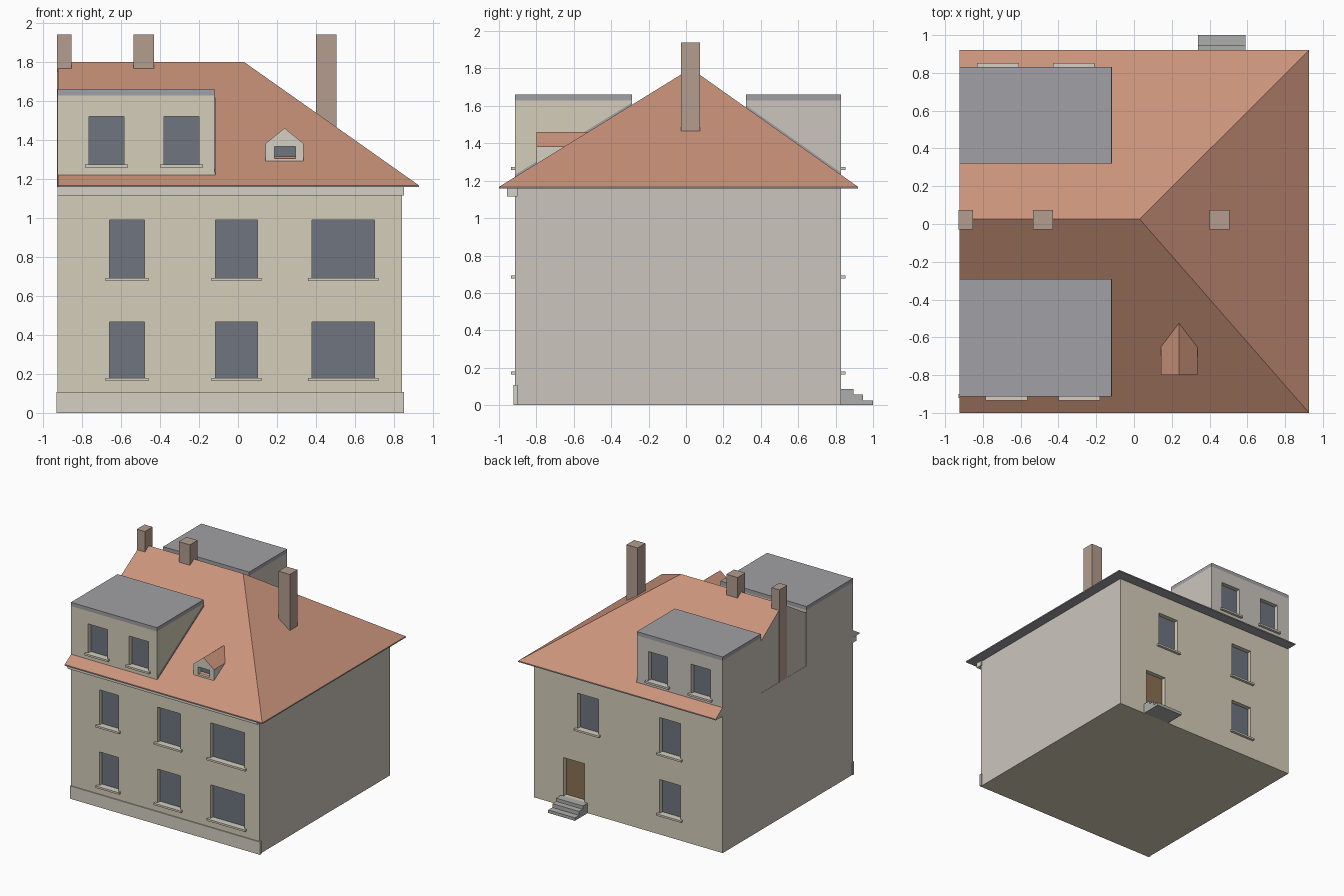
import bpy, bmesh
from mathutils import Vector

if "Cube" in bpy.data.objects:
    bpy.data.objects.remove(bpy.data.objects["Cube"])


def material(name, rgb):
    m = bpy.data.materials.new(name)
    m.diffuse_color = [(c / 255) ** 2.2 for c in rgb] + [1]
    m.use_nodes = True
    m.node_tree.nodes["Principled BSDF"].inputs["Base Color"].default_value = m.diffuse_color
    return m


BEIGE = material("beige_render", (212, 204, 184))
GREY = material("grey_render", (202, 196, 188))
TRIM = material("trim_stone", (212, 207, 193))
TILE = material("roof_tile", (202, 146, 122))
BRICK = material("chimney_brick", (178, 156, 142))
LEAD = material("dormer_lead", (160, 160, 164))
GLASS = material("window_glass", (110, 116, 127))
WOOD = material("door_wood", (138, 112, 86))
STONE = material("step_stone", (172, 172, 170))


def solid(name, points, *mats):
    """Convex solid around the given points."""
    bm = bmesh.new()
    for p in points:
        bm.verts.new(p)
    bmesh.ops.convex_hull(bm, input=bm.verts)
    bmesh.ops.dissolve_limit(bm, angle_limit=0.002, verts=bm.verts, edges=bm.edges)
    bmesh.ops.recalc_face_normals(bm, faces=bm.faces)
    me = bpy.data.meshes.new(name)
    bm.to_mesh(me)
    bm.free()
    ob = bpy.data.objects.new(name, me)
    bpy.context.collection.objects.link(ob)
    for m in mats:
        me.materials.append(m)
    return ob


def box(name, x, y, z, *mats):
    return solid(name, [(a, b, c) for a in x for b in y for c in z], *mats)


def cut(ob, cutter):
    mod = ob.modifiers.new("opening", 'BOOLEAN')
    mod.operation, mod.solver, mod.object = 'DIFFERENCE', 'EXACT', cutter
    bpy.context.view_layer.objects.active = ob
    bpy.ops.object.modifier_apply(modifier=mod.name)
    bpy.data.objects.remove(cutter)


L, R, F, B = -0.925, 0.84, -0.913, 0.83     # wall planes
EAVE, EAVE_TOP, RIDGE, RY = 1.157, 1.167, 1.80, 0.026
DEPTH = 0.04                                # depth of the window reveals


def opening(ob, name, x, z, wall, side, mat=GLASS, sill=True):
    """Recess with a pane at its back and a sill; side is -1 front, +1 back."""
    inner = wall - side * DEPTH
    cut(ob, box("cutter", x, (inner, wall + side * 0.05), z))
    box(name + "_pane", x, (inner - side * 0.004, inner + side * 0.003), z, mat)
    if sill:
        box(name + "_sill", (x[0] - 0.02, x[1] + 0.02),
            (wall - side * 0.01, wall + side * 0.022), (z[0] - 0.014, z[0] + 0.002), TRIM)


# main walls
walls = box("walls", (L, R), (F, B), (0, EAVE), BEIGE, GREY)
for p in walls.data.polygons:
    p.material_index = int(abs(p.normal.x) > 0.9)
for row, z in enumerate([(0.178, 0.465), (0.69, 0.99)]):
    for col, x in enumerate([(-0.66, -0.48), (-0.115, 0.10), (0.38, 0.70)]):
        opening(walls, f"front_window_{row}_{col}", x, z, F, -1)
    opening(walls, f"back_window_{row}", (-0.53, -0.335), z, B, 1)
opening(walls, "stair_window", (0.24, 0.435), (0.69, 0.99), B, 1)
opening(walls, "back_door", (0.37, 0.565), (0.085, 0.41), B, 1, WOOD, False)

# front plinth and cornice
box("plinth", (-0.93, 0.85), (-0.921, -0.90), (0, 0.108), TRIM)
box("cornice", (L, 0.85), (-0.957, -0.90), (1.115, 1.158), TRIM)

# back steps
for i, (y, z) in enumerate([(0.895, 0.085), (0.945, 0.058), (1.0, 0.025)]):
    box(f"step_{i}", (0.34, 0.59), (B, y), (0, z), STONE)

# roof, hipped on the right and cut to a gable on the left
RL, RR, RF, RB = -0.923, 0.927, -1.0, 0.92
corners = [(x, y, z) for x in (RL, RR) for y in (RF, RB) for z in (EAVE, EAVE_TOP)]
roof = solid("roof", corners + [(RL, RY, RIDGE), (0.03, RY, RIDGE)], TILE, GREY, LEAD)
for p in roof.data.polygons:
    if p.normal.x < -0.9:
        p.material_index = 1
    elif p.normal.z < 0.2:
        p.material_index = 2


def roof_z(y):
    edge = RF if y < RY else RB
    return EAVE_TOP + (RIDGE - EAVE_TOP) * (y - edge) / (RY - edge)


# large flat dormers
def dormer(name, wall, inner, side, mat, windows):
    right = -0.12
    ob = box(name + "_dormer", (L, right), (wall, inner), (EAVE, 1.628), mat, GREY)
    for p in ob.data.polygons:
        p.material_index = int(p.normal.x < -0.9)
    for i, x in enumerate(windows):
        opening(ob, f"{name}_dormer_window_{i}", x, (1.272, 1.52), wall, side)
    box(name + "_dormer_roof", (L, right), (wall, inner), (1.628, 1.66), LEAD)
    # flashing strip where the cheek meets the tiles
    solid(name + "_flashing", [(x, y, roof_z(y) + h) for x in (right - 0.003, right + 0.004)
                               for y in (wall, inner) for h in (-0.01, 0.012)], LEAD)


dormer("front", F, -0.29, -1, BEIGE, [(-0.765, -0.585), (-0.38, -0.20)])
dormer("back", B, 0.32, 1, GREY, [(-0.81, -0.63), (-0.41, -0.23)])

# small gabled dormer
profile = [(0.142, 1.27), (0.335, 1.27), (0.335, 1.382), (0.2385, 1.46), (0.142, 1.382)]
small = solid("small_dormer", [(x, y, z) for x, z in profile for y in (-0.80, -0.51)], TRIM, TILE)
for p in small.data.polygons:
    p.material_index = int(p.normal.z > 0.3)
opening(small, "small_dormer_window", (0.187, 0.295), (1.305, 1.367), -0.80, -1, GLASS, False)
# tiled slope showing in the foot of the small window
solid("small_window_apron", [(x, y, z) for x in (0.187, 0.295)
                             for y, z in [(-0.79, 1.295), (-0.757, 1.295), (-0.757, 1.32)]], TILE)

# chimneys
for i, x in enumerate([(-0.928, -0.853), (-0.535, -0.43), (0.40, 0.505)]):
    box(f"chimney_{i}", x, (-0.028, 0.075), (EAVE, 1.94), BRICK)
